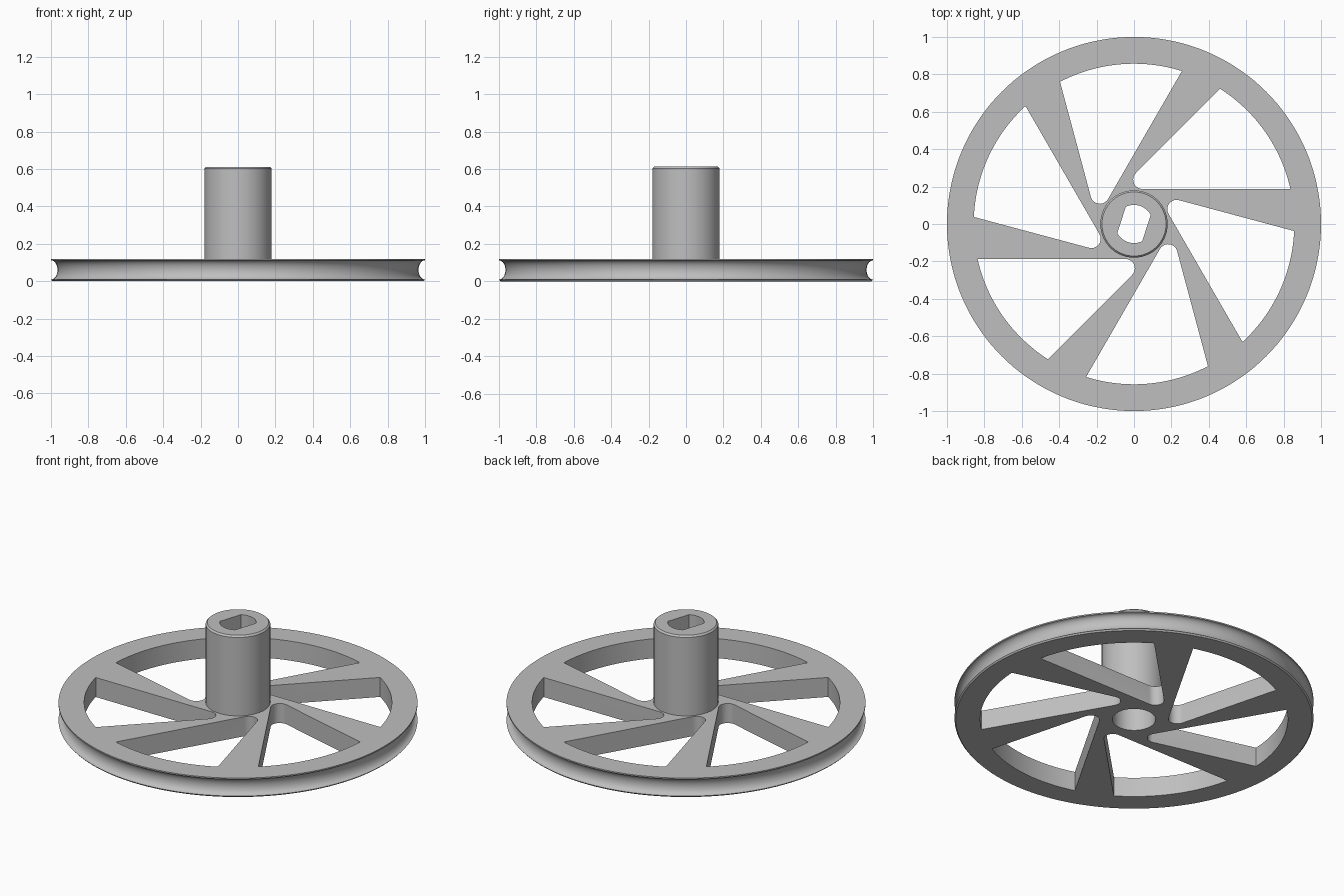
import bpy, bmesh, math
from mathutils import Matrix, Vector

if "Cube" in bpy.data.objects:
    bpy.data.objects.remove(bpy.data.objects["Cube"])

SEG = 144
grey = bpy.data.materials.new("light grey plastic")
grey.diffuse_color = (0.52, 0.52, 0.52, 1)
grey.use_nodes = True
grey.node_tree.nodes["Principled BSDF"].inputs["Base Color"].default_value = grey.diffuse_color


def loft(name, rings):
    """Closed solid through equal-length rings of points, capped at both ends."""
    bm = bmesh.new()
    loops = [[bm.verts.new(p) for p in ring] for ring in rings]
    n = len(loops[0])
    for a, b in zip(loops, loops[1:]):
        for i in range(n):
            j = (i + 1) % n
            bm.faces.new((a[i], a[j], b[j], b[i]))
    bm.faces.new(loops[0][::-1])
    bm.faces.new(loops[-1])
    bmesh.ops.recalc_face_normals(bm, faces=bm.faces[:])
    mesh = bpy.data.meshes.new(name)
    bm.to_mesh(mesh)
    bm.free()
    mesh.materials.append(grey)
    obj = bpy.data.objects.new(name, mesh)
    bpy.context.collection.objects.link(obj)
    return obj


def circle(r, z, n=SEG):
    return [(r * math.cos(2 * math.pi * i / n), r * math.sin(2 * math.pi * i / n), z)
            for i in range(n)]


def arc(cx, cy, r, a0, a1, n):
    return [(cx + r * math.cos(a0 + (a1 - a0) * i / n),
             cy + r * math.sin(a0 + (a1 - a0) * i / n)) for i in range(n + 1)]


def prism(name, outline, z0, z1):
    return loft(name, [[(x, y, z) for x, y in outline] for z in (z0, z1)])


# Wheel body: grooved rim, flat disc and tall hub turned from one profile
groove = [(1 - 0.035 * math.sin(math.pi * i / 14),
           0.0605 - 0.0515 * math.cos(math.pi * i / 14)) for i in range(15)]
profile = ([(0.992, 0)] + groove
           + [(1, 0.12), (0.18, 0.12), (0.18, 0.602), (0.171, 0.612)])
wheel = loft("pulley_wheel", [circle(r, z) for r, z in profile])

# Spoke window: two straight sides, rounded inner corner, outer arc
R, base, rad = 0.857, 0.187, 0.05
cx = base - 0.262 + rad / math.tan(math.pi / 8)
c45 = 0.262
a_low = math.asin(base / R)
a_high = math.pi / 4 + math.asin(c45 / math.sqrt(2) / R)
window = (arc(0, 0, R, a_low, a_high, 24)
          + arc(cx, base + rad, rad, math.radians(135), math.radians(270), 12))
cutters = []
for k in range(6):
    c = prism("window_cutter", window, -0.1, 0.3)
    c.data.transform(Matrix.Rotation(k * math.pi / 3, 4, 'Z'))
    cutters.append(c)

# Shaft bore: round from below, narrowing to a double-flat hole at the top
cutters.append(loft("round_bore_cutter", [circle(0.12, -0.1, 64), circle(0.12, 0.35, 64)]))
h = math.acos(0.07 / 0.102)
flat = arc(0, 0, 0.102, h, math.pi - h, 12) + arc(0, 0, 0.102, math.pi + h, 2 * math.pi - h, 12)
shaft = prism("flat_bore_cutter", flat, 0.3, 0.8)
shaft.data.transform(Matrix.Rotation(math.radians(-18), 4, 'Z'))
cutters.append(shaft)

# Cut every opening, then remove the cutters
bpy.context.view_layer.objects.active = wheel
wheel.select_set(True)
for c in cutters:
    c.hide_render = True
    m = wheel.modifiers.new("cut", 'BOOLEAN')
    m.operation, m.solver, m.object = 'DIFFERENCE', 'EXACT', c
    bpy.ops.object.modifier_apply(modifier=m.name)
    bpy.data.objects.remove(c)

bpy.ops.object.shade_smooth_by_angle(angle=math.radians(25))
